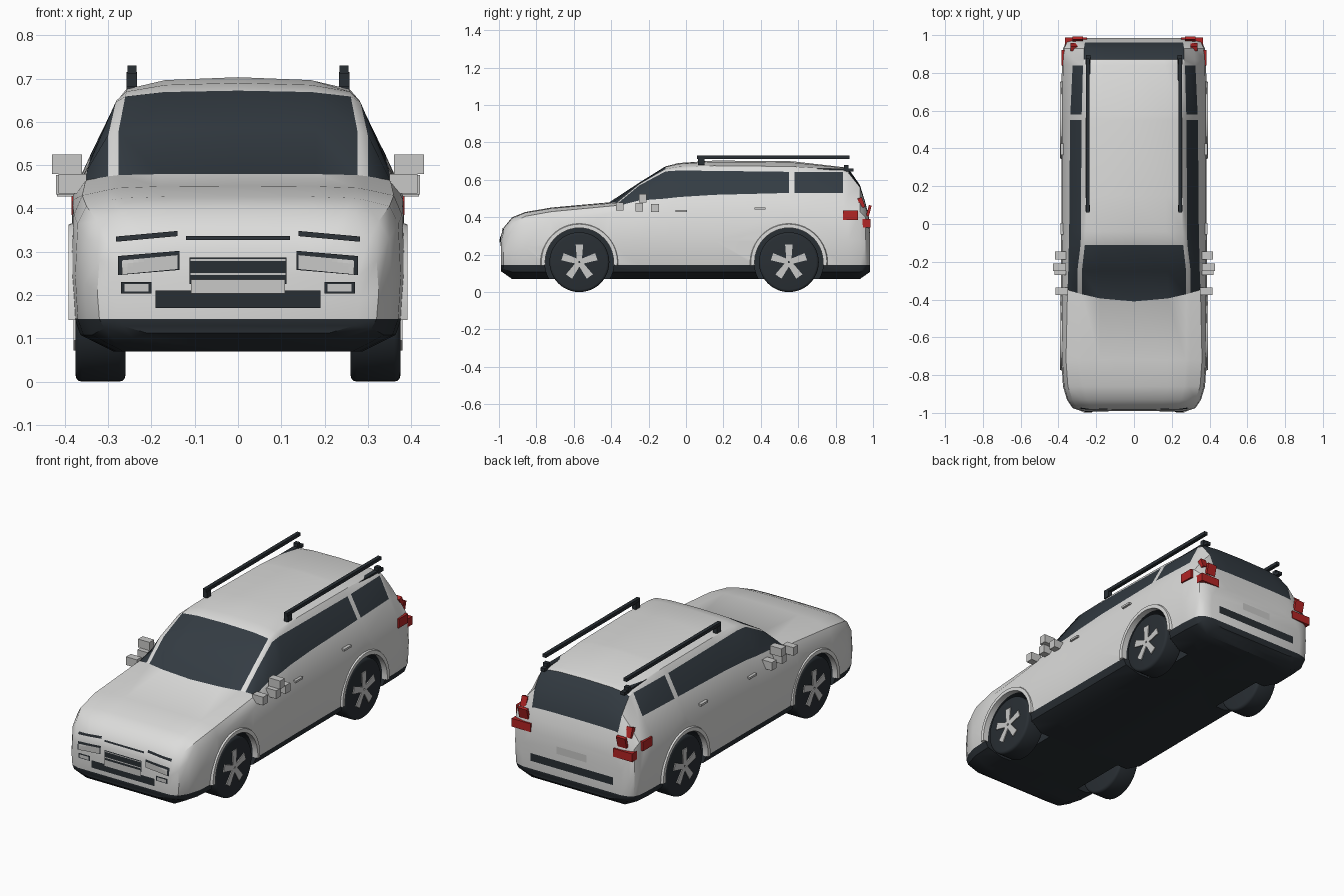
import bpy, bmesh, math
from mathutils import Vector, Matrix
from mathutils.bvhtree import BVHTree

if "Cube" in bpy.data.objects:
    bpy.data.objects.remove(bpy.data.objects["Cube"])


def material(name, rgb):
    m = bpy.data.materials.new(name)
    m.diffuse_color = (*rgb, 1)
    m.use_nodes = True
    m.node_tree.nodes["Principled BSDF"].inputs["Base Color"].default_value = m.diffuse_color
    return m


PAINT = material("white paint", (0.72, 0.72, 0.71))
TRIM = material("dark trim", (0.022, 0.028, 0.034))
GLASS = material("tinted glass", (0.034, 0.045, 0.056))
LENS = material("light grey", (0.58, 0.58, 0.57))
RED = material("red lens", (0.45, 0.018, 0.018))


def finish(name, bm, mats, smooth=None):
    me = bpy.data.meshes.new(name)
    bm.to_mesh(me)
    bm.free()
    for m in mats:
        me.materials.append(m)
    ob = bpy.data.objects.new(name, me)
    bpy.context.collection.objects.link(ob)
    if smooth:
        smooth_shade(ob, smooth)
    return ob


def smooth_shade(ob, deg):
    bpy.ops.object.select_all(action='DESELECT')
    ob.select_set(True)
    bpy.context.view_layer.objects.active = ob
    bpy.ops.object.shade_smooth_by_angle(angle=math.radians(deg))


def box(name, x, y, z, mat, tilt=0):
    """Box from (min, max) ranges, optionally tilted about x."""
    bm = bmesh.new()
    bmesh.ops.create_cube(bm, size=1)
    c = Vector([(a + b) / 2 for a, b in (x, y, z)])
    s = [abs(b - a) for a, b in (x, y, z)]
    bm.transform(Matrix.Translation(c) @ Matrix.Rotation(tilt, 4, 'X') @ Matrix.Diagonal((*s, 1)))
    return finish(name, bm, [mat])


def pair(name, x, y, z, mat, tilt=0):
    box(name + "_right", x, y, z, mat, tilt)
    box(name + "_left", (-x[1], -x[0]), y, z, mat, tilt)


def cylinder(r, x0, x1, y, z, bevel=0, n=48):
    bm = bmesh.new()
    bmesh.ops.create_cone(bm, cap_ends=True, segments=n, radius1=r, radius2=r, depth=abs(x1 - x0))
    if bevel:
        rims = [e for e in bm.edges if len(e.link_faces) == 2 and any(len(f.verts) > 4 for f in e.link_faces)]
        bmesh.ops.bevel(bm, geom=rims, offset=bevel, segments=3, profile=0.5, affect='EDGES')
    bm.transform(Matrix.Translation(((x0 + x1) / 2, y, z)) @ Matrix.Rotation(math.pi / 2, 4, 'Y'))
    return bm


# Body shell: stations along y
# (y, half width, shoulder z, belt x, belt z, window top x, window top z, centre z)
STATIONS = [
    (-0.99, 0.28, 0.24, 0.26, 0.27, 0.20, 0.29, 0.30),
    (-0.975, 0.325, 0.28, 0.30, 0.32, 0.24, 0.338, 0.345),
    (-0.93, 0.355, 0.33, 0.325, 0.37, 0.27, 0.39, 0.40),
    (-0.86, 0.376, 0.365, 0.35, 0.405, 0.29, 0.42, 0.428),
    (-0.72, 0.385, 0.385, 0.36, 0.43, 0.30, 0.443, 0.452),
    (-0.41, 0.387, 0.42, 0.352, 0.465, 0.30, 0.474, 0.48),
    (-0.25, 0.387, 0.43, 0.348, 0.49, 0.30, 0.57, 0.585),
    (-0.11, 0.386, 0.43, 0.345, 0.50, 0.283, 0.645, 0.672),
    (-0.04, 0.385, 0.43, 0.343, 0.508, 0.28, 0.65, 0.69),
    (0.15, 0.385, 0.435, 0.342, 0.52, 0.28, 0.648, 0.703),
    (0.55, 0.385, 0.44, 0.338, 0.53, 0.278, 0.643, 0.70),
    (0.58, 0.385, 0.44, 0.337, 0.53, 0.277, 0.643, 0.698),
    (0.84, 0.382, 0.44, 0.325, 0.53, 0.27, 0.643, 0.668),
    (0.87, 0.38, 0.44, 0.322, 0.52, 0.265, 0.635, 0.658),
    (0.93, 0.375, 0.43, 0.318, 0.50, 0.265, 0.56, 0.572),
    (0.96, 0.362, 0.40, 0.31, 0.455, 0.26, 0.468, 0.475),
    (0.975, 0.34, 0.36, 0.30, 0.40, 0.25, 0.41, 0.415),
    (0.985, 0.30, 0.28, 0.265, 0.33, 0.20, 0.35, 0.355),
]
ROWS = 10


def section(y, w, zs, xb, zb, xt, zt, top):
    low = 0.07 + max(0, abs(y) - 0.93) * 0.7
    rise = top - zt
    half = [(0, low), (0.75 * w, low), (0.95 * w, (low + 0.145) / 2), (0.985 * w, 0.145),
            (w, 0.145 + 0.45 * (zs - 0.145)), (0.985 * w, zs), (xb, zb), (xt, zt),
            (0.92 * xt, zt + 0.5 * rise), (0.6 * xt, zt + 0.88 * rise), (0, top)]
    # the windscreen base sweeps back towards its corners
    pts = [(x, y + (0.5 * x * x if y == -0.41 and i >= 6 else 0), z) for i, (x, z) in enumerate(half)]
    return pts + [(-x, yy, z) for x, yy, z in pts[-2:0:-1]]


def paint_index(row, seg):
    if row < 3:
        return 1
    if row == 6 and seg in (5, 6, 7, 8, 9, 11):      # side windows
        return 2
    if row >= 8 and seg in (5, 6):                   # windscreen
        return 2
    if row >= 7 and seg in (13, 14):                 # rear window
        return 2
    return 0


bm = bmesh.new()
rings = [[bm.verts.new(p) for p in section(*s)] for s in STATIONS]
N = 2 * ROWS
for j in range(len(rings) - 1):
    for i in range(N):
        k = (i + 1) % N
        f = bm.faces.new((rings[j][i], rings[j][k], rings[j + 1][k], rings[j + 1][i]))
        f.material_index = paint_index(i if i < ROWS else N - 1 - i, j)
for ring in (rings[0], rings[-1]):                   # nose and tail caps
    for i in range(ROWS):
        vs = list(dict.fromkeys((i, i + 1, (N - i - 1) % N, (N - i) % N)))
        f = bm.faces.new([ring[v] for v in vs])
        f.material_index = 1 if i < 3 else 0
bmesh.ops.recalc_face_normals(bm, faces=bm.faces)
surface = BVHTree.FromBMesh(bm)
body = finish("body", bm, [PAINT, TRIM, GLASS])

# Wheel arches, flares, tyres and spokes
R = 0.16
for y, end in ((-0.57, "front"), (0.55, "rear")):
    for s, side in ((1, "right"), (-1, "left")):
        tag = f"{end}_{side}"
        bm = cylinder(0.185, s * 0.23, s * 0.5, y, R)
        for f in bm.faces:
            f.material_index = 1
        cutter = finish("arch_cutter_" + tag, bm, [PAINT, TRIM, GLASS])
        cutter.hide_render = True
        cutter.hide_viewport = True
        mod = body.modifiers.new("arch", 'BOOLEAN')
        mod.operation, mod.solver, mod.object = 'DIFFERENCE', 'EXACT', cutter

        bm = bmesh.new()
        arcs = []
        for k in range(25):
            a = math.radians(-5 + 190 * k / 24)
            arcs.append([bm.verts.new((s * x, y + r * math.cos(a), R + r * math.sin(a)))
                         for x, r in ((0.36, 0.183), (0.391, 0.183), (0.391, 0.203), (0.36, 0.215))])
        for a, b in zip(arcs, arcs[1:]):
            for i in range(4):
                bm.faces.new((a[i], a[(i + 1) % 4], b[(i + 1) % 4], b[i]))
        bm.faces.new(arcs[0])
        bm.faces.new(arcs[-1])
        bmesh.ops.recalc_face_normals(bm, faces=bm.faces)
        finish("arch_flare_" + tag, bm, [PAINT], 35)

        finish("tyre_" + tag, cylinder(R, s * 0.26, s * 0.375, y, R, 0.014), [TRIM], 40)
        bm = bmesh.new()
        for k in range(5):
            m = bmesh.ops.create_cube(bm, size=1)["verts"]
            for v in m:
                v.co = Vector((v.co.x * 0.012, v.co.y * (0.04 if v.co.z > 0 else 0.026), 0.05 + v.co.z * 0.09))
            bmesh.ops.rotate(bm, verts=m, matrix=Matrix.Rotation(math.tau * k / 5, 3, 'X'))
        bm.transform(Matrix.Translation((s * 0.374, y, R)))
        finish("wheel_spokes_" + tag, bm, [LENS])

bpy.context.view_layer.update()
evaluated = body.evaluated_get(bpy.context.evaluated_depsgraph_get())
cut_mesh = bpy.data.meshes.new_from_object(evaluated)
body.modifiers.clear()
body.data = cut_mesh
smooth_shade(body, 32)


def plate(name, x, z, mat, side=-1, drop=0, lift=0.004):
    """Thin panel wrapped onto the nose (side -1) or tail (side 1)."""
    bm = bmesh.new()
    nx, nz = 10, 4
    grid = []
    for i in range(nx + 1):
        col = []
        for k in range(nz + 1):
            px = x[0] + (x[1] - x[0]) * i / nx
            pz = z[0] + (z[1] - z[0]) * k / nz - drop * i / nx
            hit = surface.ray_cast(Vector((px, 2 * side, pz)), Vector((0, -side, 0)))[0]
            py = hit.y if hit else 0.97 * side
            col.append(bm.verts.new((px, py + side * lift, pz)))
        grid.append(col)
    for i in range(nx):
        for k in range(nz):
            bm.faces.new((grid[i][k], grid[i + 1][k], grid[i + 1][k + 1], grid[i][k + 1]))
    bm.normal_update()
    for f in bm.faces:
        if f.normal.y * side < 0:
            f.normal_flip()
    finish(name, bm, [mat])


# Nose details
plate("hood_slot", (-0.12, 0.12), (0.327, 0.336), TRIM)
plate("grille", (-0.112, 0.112), (0.225, 0.287), TRIM)
plate("grille_bar", (-0.11, 0.11), (0.246, 0.251), LENS, lift=0.006)
plate("grille_top_bar", (-0.11, 0.11), (0.279, 0.283), LENS, lift=0.006)
plate("lower_intake", (-0.19, 0.19), (0.17, 0.21), TRIM)
plate("front_number_plate", (-0.108, 0.108), (0.203, 0.236), LENS, lift=0.008)
for s, side in ((1, "right"), (-1, "left")):
    plate("light_strip_" + side, (s * 0.14, s * 0.282), (0.336, 0.348), TRIM, drop=0.013)
    plate("headlight_frame_" + side, (s * 0.135, s * 0.277), (0.258, 0.302), TRIM, drop=0.012)
    plate("headlight_" + side, (s * 0.14, s * 0.268), (0.26, 0.292), LENS, drop=0.012, lift=0.007)
    plate("fog_frame_" + side, (s * 0.2, s * 0.27), (0.203, 0.23), TRIM)
    plate("fog_light_" + side, (s * 0.207, s * 0.262), (0.208, 0.225), LENS, lift=0.007)

# Tail details
plate("rear_bumper_bar", (-0.25, 0.25), (0.19, 0.232), TRIM, side=1)
plate("rear_number_plate", (-0.09, 0.09), (0.27, 0.31), LENS, side=1)
pair("tail_light_side", (0.35, 0.385), (0.84, 0.92), (0.385, 0.435), RED)
pair("tail_light_corner", (0.25, 0.365), (0.89, 0.987), (0.345, 0.39), RED)
pair("tail_light_inner", (0.27, 0.325), (0.97, 0.985), (0.405, 0.465), RED, -0.25)
pair("tail_light_upper", (0.30, 0.335), (0.925, 0.95), (0.45, 0.505), RED, 0.35)

# Roof rails with feet
pair("roof_rail", (0.235, 0.255), (0.06, 0.875), (0.712, 0.73), TRIM)
pair("rail_front_foot", (0.233, 0.257), (0.065, 0.1), (0.68, 0.715), TRIM)
pair("rail_rear_foot", (0.233, 0.257), (0.845, 0.87), (0.65, 0.68), TRIM)
pair("rail_lower_bar", (0.23, 0.255), (0.67, 0.895), (0.645, 0.662), TRIM)

# Mirror blocks and door handles
pair("mirror_front", (0.35, 0.415), (-0.375, -0.335), (0.435, 0.48), LENS)
pair("mirror_middle", (0.36, 0.42), (-0.27, -0.23), (0.432, 0.477), LENS)
pair("mirror_top", (0.36, 0.43), (-0.25, -0.21), (0.48, 0.525), LENS)
pair("mirror_rear", (0.36, 0.418), (-0.187, -0.145), (0.427, 0.472), LENS)
pair("front_door_handle", (0.37, 0.39), (-0.055, 0.005), (0.429, 0.44), LENS)
pair("rear_door_handle", (0.37, 0.39), (0.365, 0.425), (0.442, 0.453), LENS)
